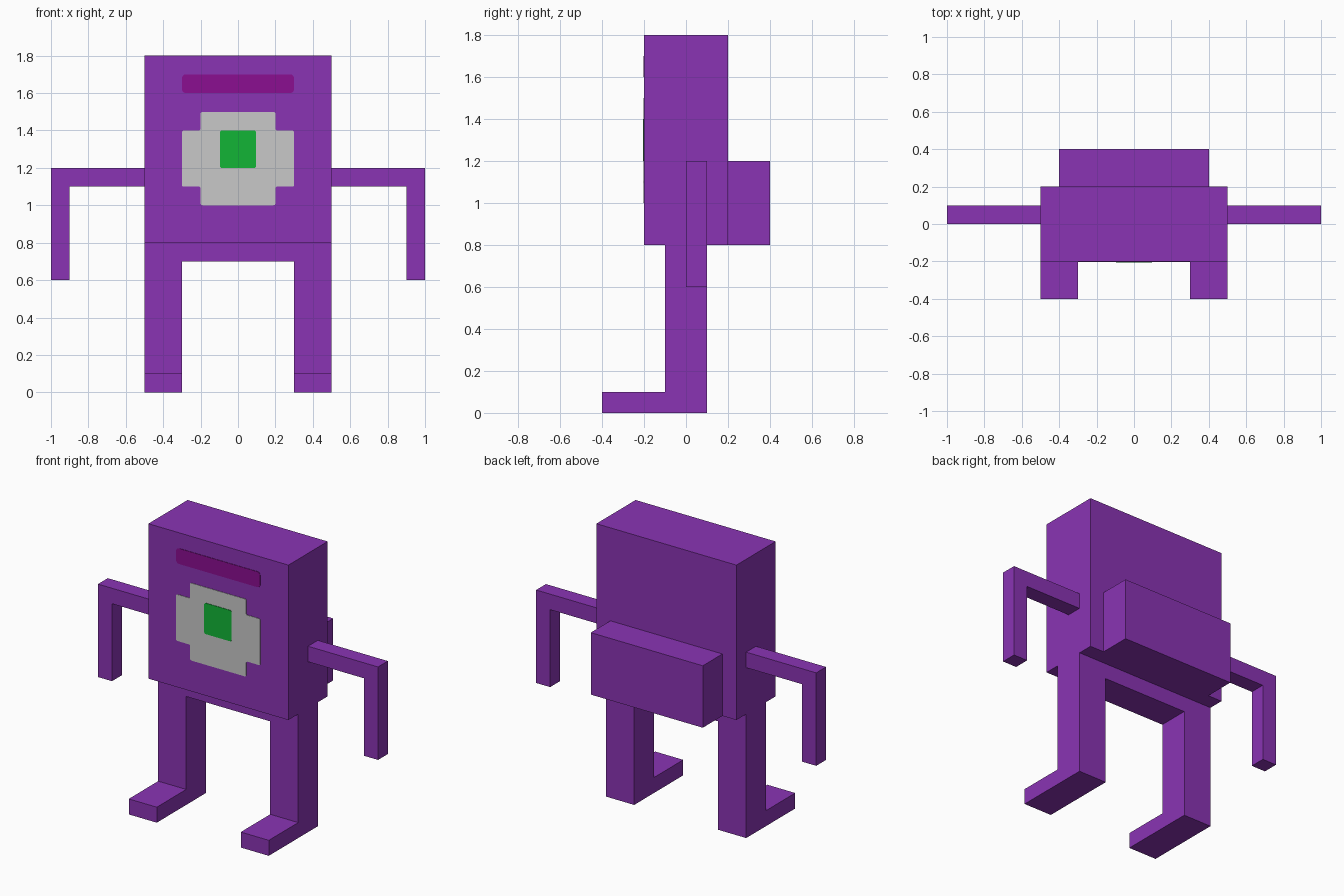
import bpy, bmesh
from mathutils import Vector

if "Cube" in bpy.data.objects:
    bpy.data.objects.remove(bpy.data.objects["Cube"])


def material(name, rgb):
    m = bpy.data.materials.new(name)
    m.diffuse_color = (*rgb, 1.0)
    m.use_nodes = True
    m.node_tree.nodes["Principled BSDF"].inputs["Base Color"].default_value = m.diffuse_color
    return m


PURPLE = material("purple", (0.254, 0.034, 0.456))
MAGENTA = material("dark magenta", (0.258, 0.0044, 0.283))
GREY = material("light grey", (0.578, 0.578, 0.578))
GREEN = material("green", (0.006, 0.462, 0.037))


def prism(name, outline, axis, lo, hi, mat, mirror=False, rounding=0.0):
    """Extrude a 2D outline from lo to hi along x or y."""
    def point(a, b):
        return (lo, a, b) if axis == "x" else (a, lo, b)
    bm = bmesh.new()
    face = bm.faces.new([bm.verts.new(point(a, b)) for a, b in outline])
    if rounding:
        bmesh.ops.bevel(bm, geom=list(bm.verts), offset=rounding, segments=3,
                        profile=0.5, affect="VERTICES")
    ext = bmesh.ops.extrude_face_region(bm, geom=list(bm.faces), use_keep_orig=True)
    step = Vector((hi - lo, 0, 0)) if axis == "x" else Vector((0, hi - lo, 0))
    bmesh.ops.translate(bm, vec=step,
                        verts=[g for g in ext["geom"] if isinstance(g, bmesh.types.BMVert)])
    bmesh.ops.recalc_face_normals(bm, faces=list(bm.faces))
    me = bpy.data.meshes.new(name)
    bm.to_mesh(me)
    bm.free()
    me.materials.append(mat)
    ob = bpy.data.objects.new(name, me)
    bpy.context.collection.objects.link(ob)
    if mirror:
        ob.modifiers.new("mirror", "MIRROR").use_axis = (True, False, False)
    return ob


def rect(a0, a1, b0, b1):
    return [(a0, b0), (a1, b0), (a1, b1), (a0, b1)]


# Body, hip bar and backpack
prism("body", rect(-0.5, 0.5, 0.8, 1.8), "y", -0.2, 0.2, PURPLE)
prism("hip_bar", rect(-0.3, 0.3, 0.7, 0.8), "y", -0.1, 0.1, PURPLE)
prism("backpack", rect(-0.4, 0.4, 0.8, 1.2), "y", 0.2, 0.4, PURPLE)

# Bent arms
prism("arms", [(0.5, 1.1), (0.9, 1.1), (0.9, 0.6), (1.0, 0.6), (1.0, 1.2), (0.5, 1.2)],
      "y", 0.0, 0.1, PURPLE, mirror=True)

# Legs with forward-pointing feet
prism("legs", [(0.1, 0.0), (0.1, 0.8), (-0.1, 0.8), (-0.1, 0.1), (-0.4, 0.1), (-0.4, 0.0)],
      "x", 0.3, 0.5, PURPLE, mirror=True)

# Thin face plates: brow, stepped eye, pupil
half = [(0.2, 1.0), (0.2, 1.1), (0.3, 1.1), (0.3, 1.4), (0.2, 1.4), (0.2, 1.5)]
eye = half + [(-x, z) for x, z in reversed(half)]
prism("brow", rect(-0.3, 0.3, 1.6, 1.7), "y", -0.203, -0.2, MAGENTA, rounding=0.02)
prism("eye", eye, "y", -0.203, -0.2, GREY, rounding=0.01)
prism("pupil", rect(-0.097, 0.097, 1.2, 1.4), "y", -0.206, -0.203, GREEN, rounding=0.01)
